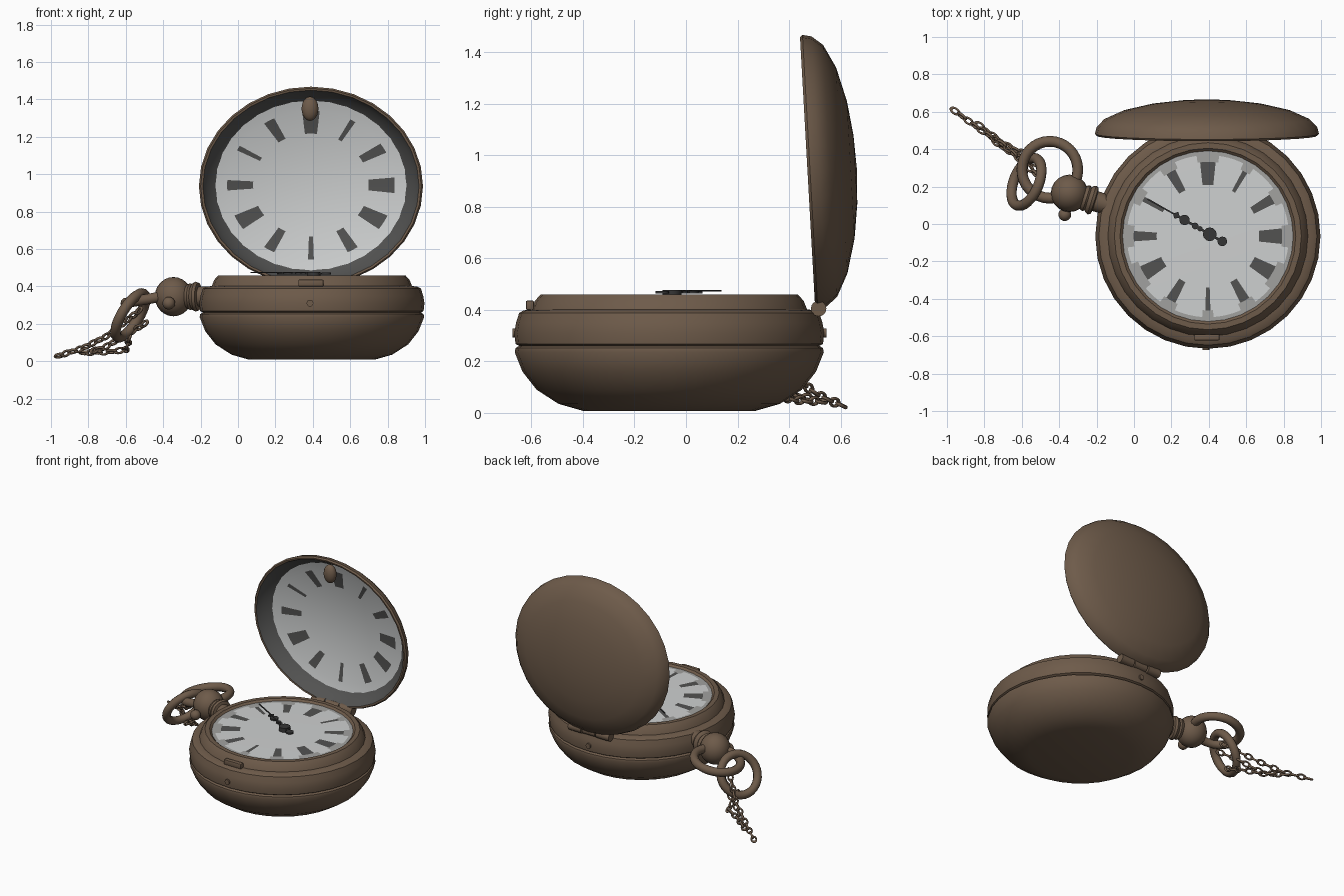
import bpy, bmesh, math
from mathutils import Vector, Matrix

if "Cube" in bpy.data.objects:
    bpy.data.objects.remove(bpy.data.objects["Cube"])


def material(name, *rgb):
    m = bpy.data.materials.new(name)
    m.diffuse_color = (*rgb, 1)
    m.use_nodes = True
    m.node_tree.nodes["Principled BSDF"].inputs["Base Color"].default_value = m.diffuse_color
    return m


BRONZE = material("aged bronze", 0.155, 0.104, 0.068)
WHITE = material("dial white", 0.62, 0.635, 0.635)
MARK = material("marker grey", 0.085, 0.085, 0.083)
PALE = material("pale grey", 0.36, 0.36, 0.35)
STEEL = material("dark steel", 0.036, 0.036, 0.036)

CX, CY = 0.395, -0.065          # centre of the watch body


def smooth(ob, angle=40):
    bpy.ops.object.select_all(action='DESELECT')
    ob.select_set(True)
    bpy.context.view_layer.objects.active = ob
    bpy.ops.object.shade_smooth_by_angle(angle=math.radians(angle))


def finish(name, bm, mats, matrix=Matrix(), recalc=True):
    if recalc:
        bmesh.ops.recalc_face_normals(bm, faces=bm.faces)
    me = bpy.data.meshes.new(name)
    bm.to_mesh(me)
    bm.free()
    ob = bpy.data.objects.new(name, me)
    for m in mats:
        me.materials.append(m)
    bpy.context.collection.objects.link(ob)
    ob.matrix_world = matrix
    smooth(ob)
    return ob


def lathe(name, profile, mats, matrix=Matrix(), sides=32, second_from=999):
    """Turn (radius, height) points; segments from second_from on use the 2nd material."""
    bm = bmesh.new()
    rings = []
    for r, h in profile:
        if r == 0:
            rings.append([bm.verts.new((0, 0, h))] * sides)
        else:
            rings.append([bm.verts.new((r * math.cos(i * math.tau / sides),
                                        r * math.sin(i * math.tau / sides), h)) for i in range(sides)])
    for s, (a, b) in enumerate(zip(rings, rings[1:])):
        for i in range(sides):
            j = (i + 1) % sides
            f = bm.faces.new(list(dict.fromkeys((a[i], a[j], b[j], b[i]))))
            f.material_index = int(s >= second_from)
    return finish(name, bm, mats, matrix)


# half width in degrees of each hour marker, from 12 round to 11
HALF = (6, 2, 4, 6, 7, 4, 2, 4, 7, 5, 3, 4)


def dial(name, radius, edge_h, centre_h, up, pads, matrix):
    """Dished disc whose faces are coloured as hour markers by angle and radius."""
    bm = bmesh.new()
    fr = (0.3, 0.6, 0.87, 0.95, 1.0)
    n = 180
    centre = bm.verts.new((0, 0, centre_h))
    rings = []
    for f in fr:
        h = centre_h + (edge_h - centre_h) * f * f
        rings.append([bm.verts.new((f * radius * math.sin(i * math.tau / n),
                                    up * f * radius * math.cos(i * math.tau / n), h)) for i in range(n)])
    for i in range(n):
        j = (i + 1) % n
        deg = (i + 0.5) * 2
        hour = round(deg / 30)
        off = abs(deg - hour * 30)
        half = HALF[hour % 12]
        bm.faces.new((centre, rings[0][j], rings[0][i]))
        for k in range(len(fr) - 1):
            f = bm.faces.new((rings[k][i], rings[k][j], rings[k + 1][j], rings[k + 1][i]))
            if k == 1 and off < half:
                f.material_index = 1
            elif pads and (k == 3 or (k == 2 and off < half + 3)):
                f.material_index = 2
    return finish(name, bm, (WHITE, MARK, PALE), matrix, recalc=False)


def box(name, loc, size, mat, angle=0.0, bevel=0.0):
    bm = bmesh.new()
    bmesh.ops.create_cube(bm, size=1)
    bmesh.ops.scale(bm, vec=size, verts=bm.verts)
    if bevel:
        bmesh.ops.bevel(bm, geom=bm.edges[:], offset=bevel, segments=2, affect='EDGES', profile=0.5)
    return finish(name, bm, (mat,), Matrix.Translation(loc) @ Matrix.Rotation(angle, 4, 'Z'))


def ball(name, loc, scale, mat):
    bm = bmesh.new()
    bmesh.ops.create_uvsphere(bm, u_segments=20, v_segments=12, radius=1)
    bmesh.ops.scale(bm, vec=scale, verts=bm.verts)
    return finish(name, bm, (mat,), Matrix.Translation(loc))


def rod(name, loc, axis, radius, length, mat, sides=16):
    bm = bmesh.new()
    bmesh.ops.create_cone(bm, cap_ends=True, segments=sides, radius1=radius, radius2=radius, depth=length)
    rot = Vector(axis).to_track_quat('Z', 'Y').to_matrix().to_4x4()
    return finish(name, bm, (mat,), Matrix.Translation(loc) @ rot)


def ring(name, loc, normal, major, minor, mat, segs=(32, 10)):
    bpy.ops.mesh.primitive_torus_add(major_radius=major, minor_radius=minor,
                                     major_segments=segs[0], minor_segments=segs[1])
    ob = bpy.context.object
    ob.name = name
    ob.data.materials.append(mat)
    rot = Vector(normal).to_track_quat('Z', 'Y').to_matrix().to_4x4()
    ob.matrix_world = Matrix.Translation(loc) @ rot
    smooth(ob, 80)
    return ob


# Case body with seam groove and stepped bezel
at_body = Matrix.Translation((CX, CY, 0))
lathe("case_body", [(0, 0.008), (0.335, 0.008), (0.43, 0.035), (0.515, 0.09), (0.57, 0.16), (0.6, 0.235),
                    (0.597, 0.252), (0.583, 0.26), (0.597, 0.268), (0.602, 0.31), (0.595, 0.35), (0.583, 0.388),
                    (0.565, 0.398), (0.535, 0.402), (0.522, 0.435), (0.5, 0.459), (0.47, 0.459), (0.452, 0.442)],
      (BRONZE,), at_body)
dial("dial", 0.456, 0.446, 0.449, 1, True, at_body)

# Open lid with grey inner wall and a marked inner face
at_lid = (Matrix.Translation((0.39, 0.472, 0.935)) @ Matrix.Rotation(math.radians(-86.8), 4, 'X')
          @ Matrix.Diagonal((1, 0.89, 1, 1)))
lathe("lid", [(0, 0.192), (0.15, 0.186), (0.3, 0.168), (0.45, 0.133), (0.55, 0.088), (0.59, 0.045),
              (0.599, 0.01), (0.59, 0), (0.578, 0.002), (0.555, 0.05), (0.51, 0.086)],
      (BRONZE, MARK), at_lid, second_from=8)
dial("lid_inner_face", 0.515, 0.084, 0.15, -1, False, at_lid)
ball("lid_catch", (0.385, 0.485, 1.35), (0.045, 0.035, 0.065), BRONZE)

# Hinge knuckles, front latch and release buttons
for i, x in enumerate((-0.11, 0, 0.11)):
    rod("hinge_knuckle", (0.39 + x, 0.515, 0.405), (1, 0, 0), 0.03 if i != 1 else 0.027, 0.1, BRONZE)
box("front_latch", (0.39, -0.606, 0.418), (0.135, 0.032, 0.036), BRONZE, bevel=0.006)
rod("front_button", (0.385, -0.664, 0.31), (0, -1, 0), 0.018, 0.02, BRONZE)
rod("rear_button", (0.39, 0.535, 0.31), (0, 1, 0), 0.018, 0.02, BRONZE)

# Hands, both lying along one direction
hub = Vector((0.405, -0.055, 0))
d = Vector((-0.335, 0.19, 0)).normalized()
turn = math.atan2(d.y, d.x)


def on_hand(t, z=0.468):
    return hub + d * t + Vector((0, 0, z))


rod("hand_hub", on_hand(0, 0.463), (0, 0, 1), 0.037, 0.03, STEEL, 12)
box("hand_tail", on_hand(-0.04), (0.08, 0.014, 0.008), STEEL, turn)
rod("hand_tail_disc", on_hand(-0.077), (0, 0, 1), 0.026, 0.01, STEEL, 12)
box("hour_hand", on_hand(0.11), (0.2, 0.013, 0.008), STEEL, turn)
for t, r in ((0.06, 0.014), (0.09, 0.018), (0.155, 0.028)):
    rod("hand_ornament", on_hand(t), (0, 0, 1), r, 0.01, STEEL, 12)
box("hour_hand_tip", on_hand(0.205), (0.03, 0.03, 0.008), STEEL, turn + math.pi / 4)
box("minute_hand", on_hand(0.2, 0.474), (0.37, 0.008, 0.005), STEEL, turn)

# Stem, crown and pivot knob
out = Vector((-0.955, 0.297, 0)).normalized()
at_stem = Matrix.Translation((CX, CY, 0.345)) @ out.to_track_quat('Z', 'Y').to_matrix().to_4x4()
lathe("stem", [(0.05, 0.55), (0.055, 0.61), (0.055, 0.63), (0.074, 0.635), (0.08, 0.65), (0.072, 0.665),
               (0.064, 0.67), (0.072, 0.68), (0.066, 0.695), (0.05, 0.71)], (BRONZE,), at_stem, 24)
ball("crown", (-0.345, 0.164, 0.345), (0.1, 0.1, 0.105), BRONZE)
ball("pivot_knob", (-0.37, 0.05, 0.31), (0.034, 0.034, 0.034), BRONZE)

# Bow ring and the chain ring hanging from it
ring("bow", (-0.45, 0.29, 0.338), (-0.18, 0, 1), 0.152, 0.029, BRONZE)
ring("chain_ring", (-0.575, 0.225, 0.245), (0.82, -0.34, -0.5), 0.135, 0.028, BRONZE)

# Chain strands: one shared link repeated along each path
base = ring("chain_link", (0, 0, 0), (0, 0, 1), 0.02, 0.0075, BRONZE, (14, 6))
link_mesh = base.data
bpy.data.objects.remove(base)


def strand(points, step=0.046):
    pts = [Vector(p) for p in points]
    count, carry = 0, 0.0
    for a, b in zip(pts, pts[1:]):
        v = b - a
        t = carry
        while t <= v.length:
            ob = bpy.data.objects.new("chain_link", link_mesh)
            bpy.context.collection.objects.link(ob)
            roll = math.radians(25 if count % 2 else 115)
            ob.matrix_world = (Matrix.Translation(a + v.normalized() * t)
                               @ v.to_track_quat('X', 'Z').to_matrix().to_4x4()
                               @ Matrix.Rotation(roll, 4, 'X') @ Matrix.Diagonal((1.25, 0.78, 1, 1)))
            count += 1
            t += step
        carry = t - v.length


strand([(-0.53, 0.27, 0.27), (-0.69, 0.42, 0.14), (-0.83, 0.51, 0.07), (-0.972, 0.615, 0.025)])
strand([(-0.58, 0.25, 0.12), (-0.6, 0.38, 0.06), (-0.7, 0.43, 0.05), (-0.83, 0.53, 0.045)])
strand([(-0.5, 0.27, 0.2), (-0.58, 0.34, 0.15), (-0.72, 0.42, 0.07), (-0.8, 0.5, 0.05)])
